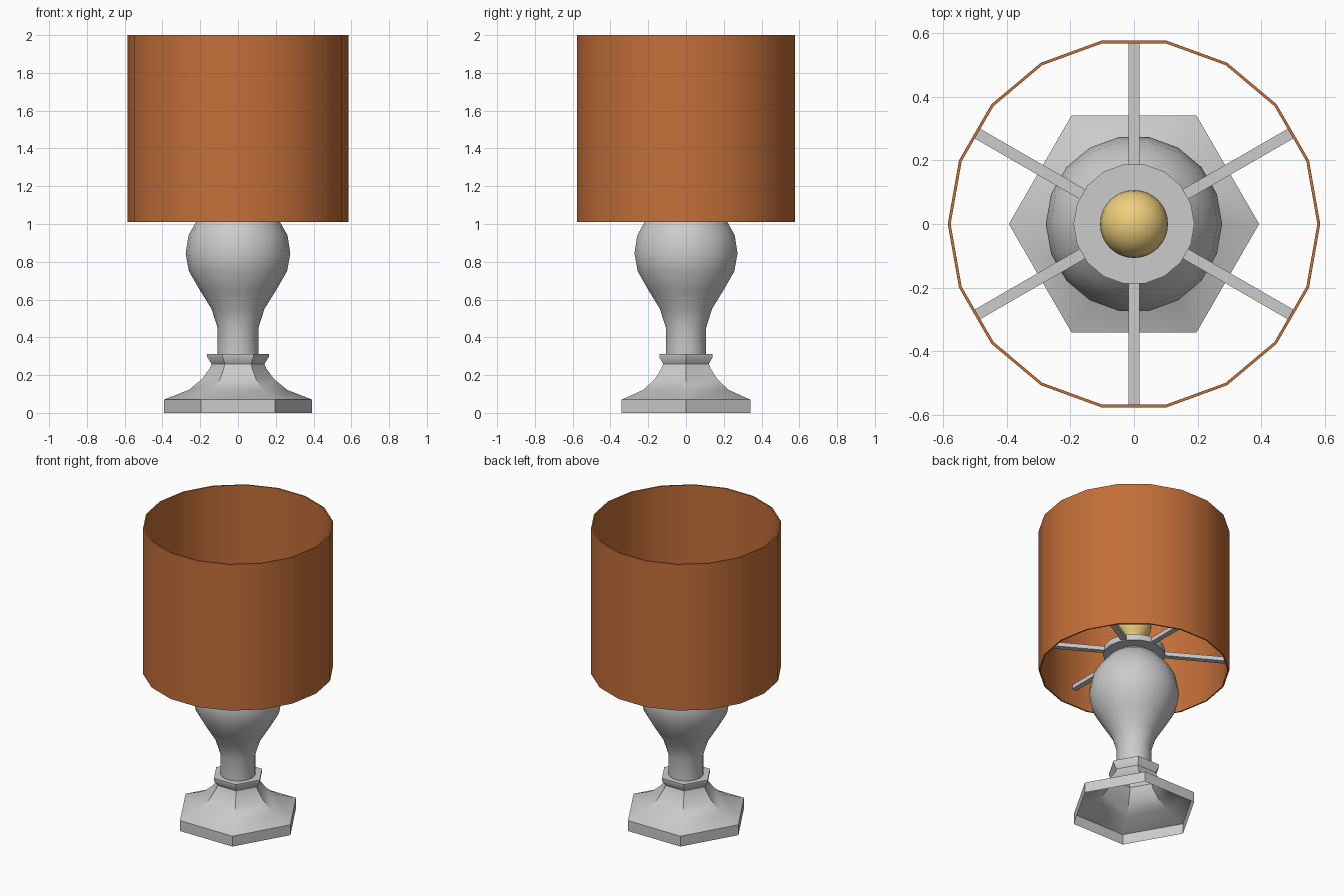
import bpy, bmesh
from math import sin, cos, pi, radians

if "Cube" in bpy.data.objects:
    bpy.data.objects.remove(bpy.data.objects["Cube"])


def paint(obj, name, rgb):
    mat = bpy.data.materials.new(name)
    mat.diffuse_color = (*rgb, 1)
    mat.use_nodes = True
    mat.node_tree.nodes["Principled BSDF"].inputs["Base Color"].default_value = mat.diffuse_color
    obj.data.materials.append(mat)


def lathe(name, profile, sides, closed=False, angle=35):
    """Turn an (r, z) profile, listed bottom to top on the outside, around z."""
    bm = bmesh.new()
    rings = []
    for r, z in profile:
        if r == 0:
            rings.append([bm.verts.new((0, 0, z))] * sides)
        else:
            rings.append([bm.verts.new((r * cos(2 * pi * i / sides), r * sin(2 * pi * i / sides), z))
                          for i in range(sides)])
    pairs = list(zip(rings, rings[1:]))
    if closed:
        pairs.append((rings[-1], rings[0]))
    for a, b in pairs:
        for i in range(sides):
            j = (i + 1) % sides
            corners = list(dict.fromkeys((a[i], a[j], b[j], b[i])))
            bm.faces.new(corners)
    mesh = bpy.data.meshes.new(name)
    bm.to_mesh(mesh)
    bm.free()
    obj = bpy.data.objects.new(name, mesh)
    bpy.context.collection.objects.link(obj)
    bpy.ops.object.select_all(action='DESELECT')
    obj.select_set(True)
    bpy.context.view_layer.objects.active = obj
    bpy.ops.object.shade_smooth_by_angle(angle=radians(angle))
    return obj


# Hexagonal foot, hollow underneath, with a flared collar
lathe("foot", [(.393, 0), (.393, .07), (.26, .122), (.19, .18), (.15, .235), (.14, .26),
               (.163, .295), (.163, .312), (.10, .312)], 6)

# Turned vase-shaped body
lathe("body", [(.108, .30), (.108, .45), (.14, .55), (.202, .65), (.26, .75), (.277, .845),
               (.262, .94), (.22, 1.015), (.16, 1.085), (.10, 1.13)], 18)

# Disc that carries the shade arms
lathe("holder_disc", [(0, 1.12), (.19, 1.12), (.19, 1.16), (0, 1.16)], 18)

# Six flat arms from the disc to the shade
for k in range(6):
    a = radians(30 + 60 * k)
    bpy.ops.mesh.primitive_cube_add(size=1, location=(.375 * cos(a), .375 * sin(a), 1.14),
                                    rotation=(0, 0, a))
    arm = bpy.context.object
    arm.name = f"shade_arm_{k + 1}"
    arm.scale = (.396, .035, .028)

# Bulb with a narrower neck and a round top
R, ZC = .107, 1.32
dome = [(R * cos(radians(t)), ZC + R * sin(radians(t))) for t in range(-45, 90, 15)]
bulb = lathe("bulb", [(.06, 1.155), (.062, 1.20)] + dome + [(0, ZC + R)], 32)
paint(bulb, "bulb_yellow", (.85, .62, .20))

# Open drum shade with thin walls
shade = lathe("shade", [(.585, 1.01), (.585, 2.0), (.576, 2.0), (.576, 1.01)], 18, closed=True)
paint(shade, "shade_orange", (.55, .16, .04))
